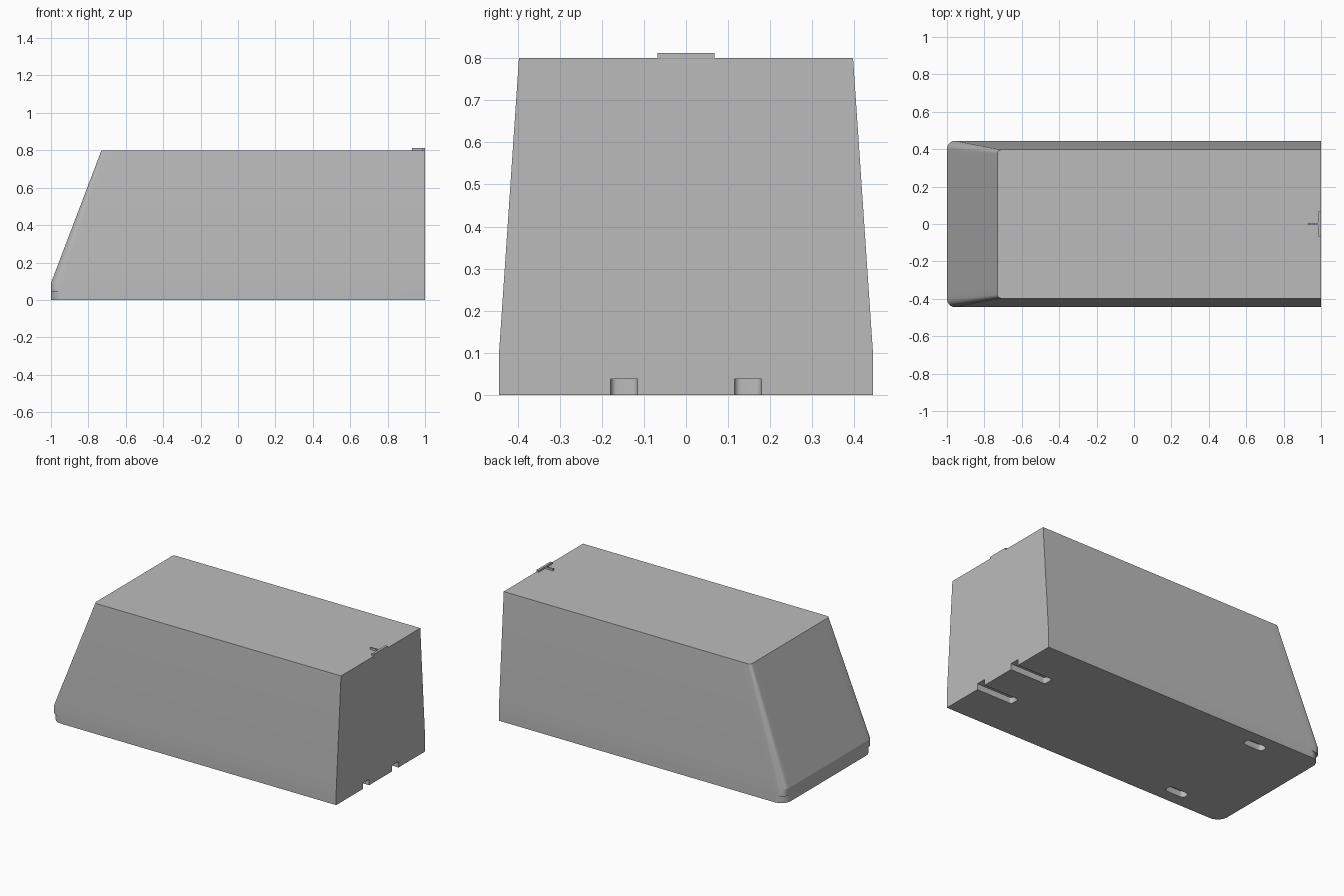
import bpy, bmesh
from math import sin, cos, pi, radians
from mathutils import Matrix

cube = bpy.data.objects.get("Cube")
if cube:
    bpy.data.objects.remove(cube, do_unlink=True)

grey = bpy.data.materials.new("plain grey")
grey.use_nodes = True
colour = (0.5, 0.5, 0.5, 1)
grey.diffuse_color = colour
grey.node_tree.nodes["Principled BSDF"].inputs["Base Color"].default_value = colour


def make_object(name, bm):
    bmesh.ops.recalc_face_normals(bm, faces=bm.faces)
    mesh = bpy.data.meshes.new(name)
    bm.to_mesh(mesh)
    bm.free()
    mesh.materials.append(grey)
    obj = bpy.data.objects.new(name, mesh)
    bpy.context.collection.objects.link(obj)
    return obj


def box_mesh(low, high, radius=0):
    """Box between two corners, with optional rounded upright edges."""
    bm = bmesh.new()
    size = [h - l for l, h in zip(low, high)]
    mid = [(h + l) / 2 for l, h in zip(low, high)]
    bmesh.ops.create_cube(bm, size=1, matrix=Matrix.Translation(mid) @ Matrix.Diagonal((*size, 1)))
    if radius:
        upright = [e for e in bm.edges if abs(e.verts[0].co.z - e.verts[1].co.z) > 0.01]
        bmesh.ops.bevel(bm, geom=upright, offset=radius, segments=6, profile=0.5, affect='EDGES')
    return bm


# Housing: stacked outlines with rounded nose corners
FOOT_RADIUS = 0.07
STEPS = 8


def outline(z, nose, half, radius):
    side = [(1, -half), (nose + FOOT_RADIUS, -half)]
    for i in range(STEPS + 1):
        a = i / STEPS * pi / 2
        side.append((nose + radius * (1 - sin(a)), -half + radius * (1 - cos(a))))
    side.append((nose, -half + FOOT_RADIUS))
    return [(x, y, z) for x, y in side + [(x, -y) for x, y in reversed(side)]]


bm = bmesh.new()
rings = [[bm.verts.new(p) for p in outline(*section)] for section in (
    (0, -1, 0.445, FOOT_RADIUS),
    (0.045, -1, 0.445, FOOT_RADIUS),
    (0.045, -1, 0.445, 0.045),
    (0.09, -1, 0.445, 0.045),
    (0.8, -0.73, 0.397, 0.02),
)]
for a, b in zip(rings, rings[1:]):
    for i in range(len(a)):
        j = (i + 1) % len(a)
        bm.faces.new((a[i], a[j], b[j], b[i]))
bm.faces.new(rings[0])
bm.faces.new(rings[-1])
bmesh.ops.remove_doubles(bm, verts=bm.verts, dist=0.0001)
housing = make_object("housing", bm)

# Underside slots: two open at the end, two closed near the nose
cutters = []
for s in (-1, 1):
    cutters.append(make_object("end_slot_cutter", box_mesh(
        (0.75, s * 0.147 - 0.032, -0.05), (1.1, s * 0.147 + 0.032, 0.038), 0.015)))
    cutters.append(make_object("nose_slot_cutter", box_mesh(
        (-0.67, s * 0.342 - 0.027, -0.05), (-0.53, s * 0.342 + 0.027, 0.038), 0.024)))

bpy.context.view_layer.objects.active = housing
for cutter in cutters:
    cutter.hide_render = True
    cut = housing.modifiers.new("slot", 'BOOLEAN')
    cut.operation = 'DIFFERENCE'
    cut.solver = 'EXACT'
    cut.object = cutter
    bpy.ops.object.modifier_apply(modifier=cut.name)
    bpy.data.objects.remove(cutter, do_unlink=True)

bpy.ops.object.select_all(action='DESELECT')
housing.select_set(True)
bpy.ops.object.shade_smooth_by_angle(angle=radians(17))

# Small raised T mark on the roof edge
make_object("roof_mark_bar", box_mesh((0.985, -0.068, 0.799), (1, 0.068, 0.812)))
make_object("roof_mark_stem", box_mesh((0.93, -0.005, 0.799), (0.986, 0.005, 0.812)))
